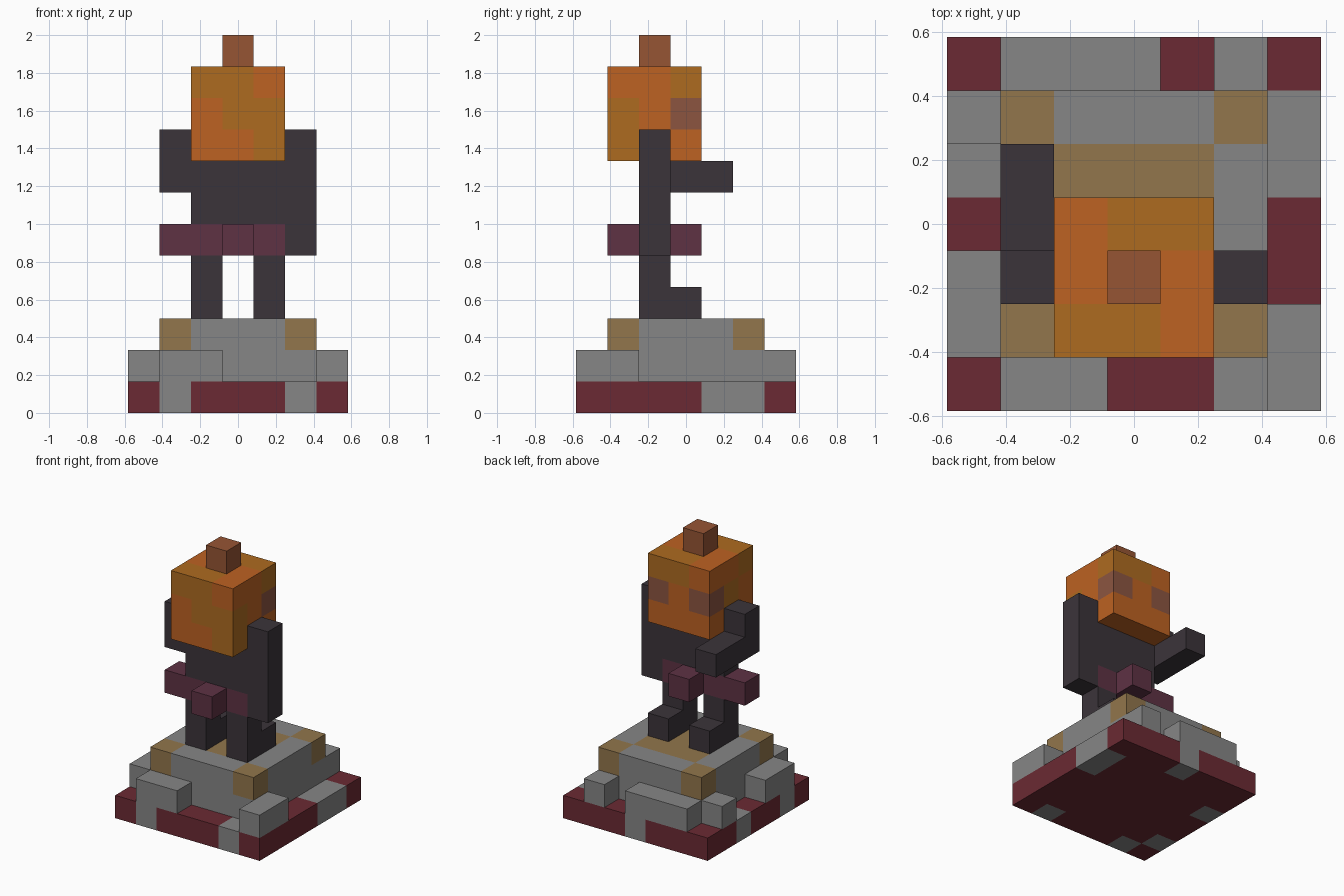
import bpy
import bmesh
from mathutils import Vector

old = bpy.data.objects.get("Cube")
if old:
    bpy.data.objects.remove(old, do_unlink=True)

UNIT = 1 / 6                        # edge of one block
ORIGIN = Vector((-3.5, -3.5, 0))    # corner of the block grid

COLOURS = {
    "maroon": "6b2a33", "stone_grey": "868686", "tan": "92764c",
    "charcoal": "3b343a", "plum": "5e3244", "amber": "ae6b20",
    "orange": "bd6222", "stem_brown": "965534", "eye_brown": "8c5540",
}


def linear(pair):
    c = int(pair, 16) / 255
    return c / 12.92 if c <= 0.04045 else ((c + 0.055) / 1.055) ** 2.4


def make_material(name, code):
    colour = [linear(code[n:n + 2]) for n in (0, 2, 4)] + [1]
    mat = bpy.data.materials.new(name)
    mat.use_nodes = True
    mat.diffuse_color = colour
    mat.node_tree.nodes["Principled BSDF"].inputs["Base Color"].default_value = colour
    return mat


MATERIALS = {name: make_material(name, code) for name, code in COLOURS.items()}
blocks = {}                         # grid cell -> (part, colour)


def fill(part, colour, xs, ys, zs):
    """Fill a box of cells; each range is (first, last) or one index."""
    spans = [(r, r) if isinstance(r, int) else r for r in (xs, ys, zs)]
    for x in range(spans[0][0], spans[0][1] + 1):
        for y in range(spans[1][0], spans[1][1] + 1):
            for z in range(spans[2][0], spans[2][1] + 1):
                blocks[x, y, z] = (part, colour)


def paint(part, colour, cells):
    for cell in cells:
        blocks[cell] = (part, colour)


def build(part):
    """Make one mesh from the exposed faces of a part's blocks."""
    names = list(dict.fromkeys(c for p, c in blocks.values() if p == part))
    bm = bmesh.new()
    for cell, (owner, colour) in blocks.items():
        if owner != part:
            continue
        for axis in range(3):
            for side in (0, 1):
                near = list(cell)
                near[axis] += 2 * side - 1
                if tuple(near) in blocks:
                    continue
                corners = []
                for a, b in ((0, 0), (1, 0), (1, 1), (0, 1)):
                    p = Vector(cell)
                    p[axis] += side
                    p[(axis + 1) % 3] += a
                    p[(axis + 2) % 3] += b
                    corners.append(bm.verts.new((p + ORIGIN) * UNIT))
                face = bm.faces.new(corners if side else corners[::-1])
                face.material_index = names.index(colour)
    bmesh.ops.remove_doubles(bm, verts=bm.verts, dist=UNIT / 100)
    mesh = bpy.data.meshes.new(part)
    bm.to_mesh(mesh)
    bm.free()
    for name in names:
        mesh.materials.append(MATERIALS[name])
    bpy.context.collection.objects.link(bpy.data.objects.new(part, mesh))


# Base slab with grey stones set into its rim
fill("base_slab", "maroon", (0, 6), (0, 6), 0)
paint("base_slab", "stone_grey", [
    (x, y, 0) for x, y in ((1, 0), (5, 0), (0, 1), (0, 4), (6, 4), (6, 5), (3, 6))])

# Loose stones lying on the rim
fill("front_stone", "stone_grey", (1, 2), 0, 1)
fill("front_corner_stone", "stone_grey", 6, (0, 1), 1)
fill("side_stone", "stone_grey", 0, (1, 2), 1)
fill("small_side_stone", "stone_grey", 0, 5, 1)
fill("back_stone", "stone_grey", (1, 3), 6, 1)
fill("small_back_stone", "stone_grey", 5, 6, 1)

# Pedestal with tan corners and a tan standing patch
fill("pedestal", "stone_grey", (1, 5), (1, 5), (1, 2))
paint("pedestal", "tan", [(x, y, 2) for x in (1, 5) for y in (1, 5)])
fill("pedestal", "tan", (2, 4), (2, 4), 2)

# Legs and feet
for side, x in (("right", 2), ("left", 4)):
    fill(side + "_leg", "charcoal", x, 2, (3, 4))
    fill(side + "_foot", "charcoal", x, 3, 3)

# Belt with three knots, and torso
fill("belt", "plum", (1, 4), 2, 5)
paint("belt", "plum", [(3, 1, 5), (3, 3, 5)])
fill("torso", "charcoal", (2, 4), 2, (6, 7))

# Hanging arm and reaching arm
fill("left_arm", "charcoal", 5, 2, (5, 8))
fill("right_arm", "charcoal", 1, 2, (7, 8))
fill("right_arm", "charcoal", 1, (3, 4), 7)

# Pumpkin head with mottled rind, eyes and stem
fill("head", "orange", (2, 4), (1, 3), (8, 10))
paint("head", "amber", [
    (4, 1, 8), (3, 1, 9), (4, 1, 9), (2, 2, 9), (2, 1, 10), (3, 1, 10),
    (3, 3, 10), (4, 3, 10)])
paint("head", "eye_brown", [(2, 3, 9), (4, 3, 9)])
fill("stem", "stem_brown", 3, 2, 11)

for part in dict.fromkeys(p for p, c in blocks.values()):
    build(part)
